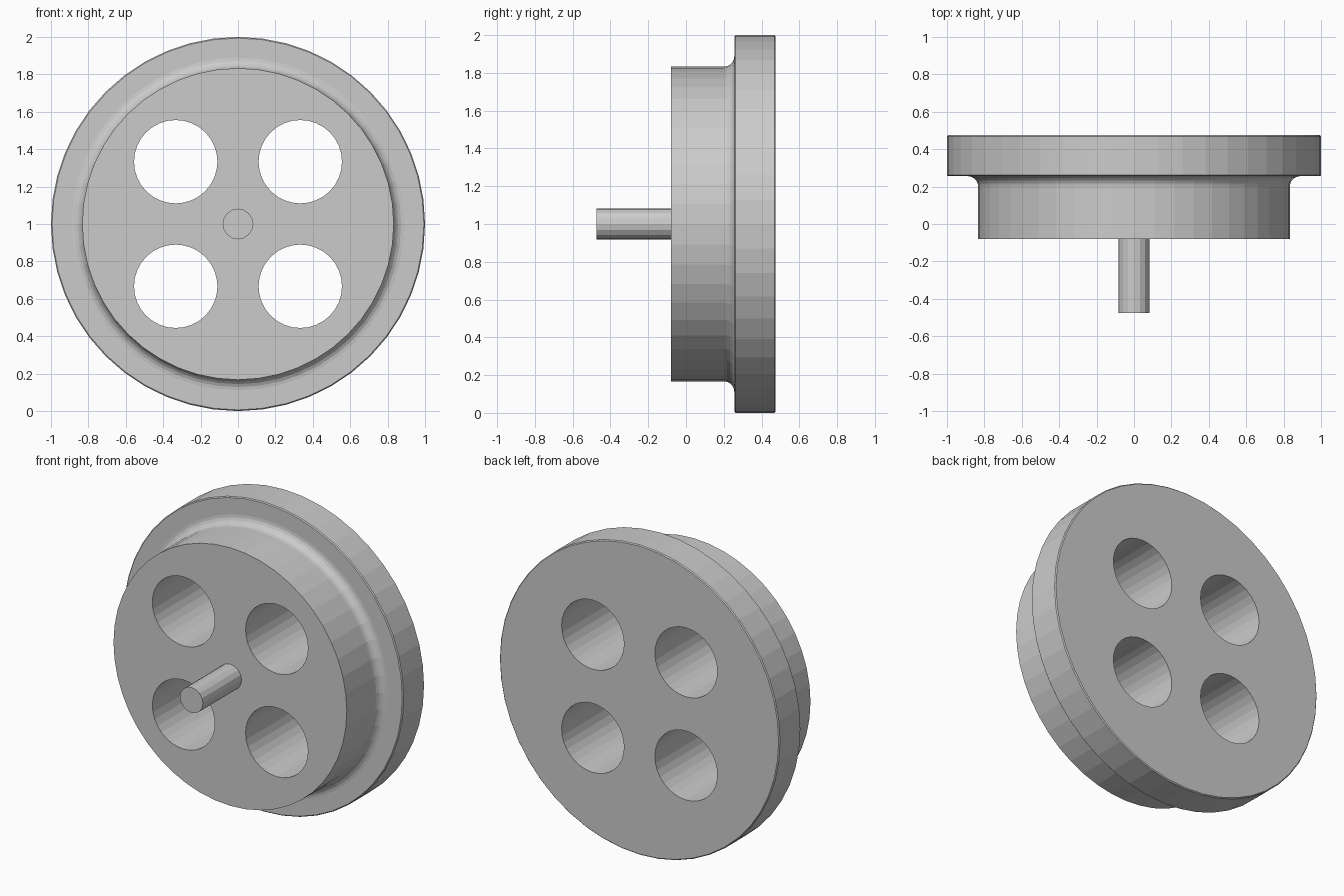
import bpy, bmesh
from math import sin, cos, pi
from mathutils import Vector

cube = bpy.data.objects.get("Cube")
if cube:
    bpy.data.objects.remove(cube, do_unlink=True)

CENTRE_Z = 1.0

grey = bpy.data.materials.new("light grey")
grey.use_nodes = True
grey.diffuse_color = (0.6, 0.6, 0.6, 1)
grey.node_tree.nodes["Principled BSDF"].inputs["Base Color"].default_value = (0.6, 0.6, 0.6, 1)


def add_lathe(bm, profile, sides, cx=0.0, cz=CENTRE_Z):
    """Revolve (radius, y) points about a y-parallel axis and cap both ends."""
    rings = []
    for r, y in profile:
        rings.append([bm.verts.new((cx + r * cos(2 * pi * i / sides), y,
                                    cz + r * sin(2 * pi * i / sides)))
                      for i in range(sides)])
    for a, b in zip(rings, rings[1:]):
        for i in range(sides):
            j = (i + 1) % sides
            bm.faces.new((a[i], a[j], b[j], b[i]))
    bm.faces.new(rings[0])
    bm.faces.new(rings[-1])


def make_object(name, bm):
    bmesh.ops.recalc_face_normals(bm, faces=bm.faces)
    mesh = bpy.data.meshes.new(name)
    bm.to_mesh(mesh)
    bm.free()
    mesh.materials.append(grey)
    obj = bpy.data.objects.new(name, mesh)
    bpy.context.scene.collection.objects.link(obj)
    return obj


# Wheel: tread, concave fillet, then flange with tiny edge bevels
TREAD_R, FLANGE_R, FILLET, BEVEL = 0.833, 1.0, 0.056, 0.006
FRONT, STEP, BACK = -0.08, 0.256, 0.475
profile = [(TREAD_R, FRONT)]
for k in range(6):
    t = k / 5 * pi / 2
    profile.append((TREAD_R + FILLET * (1 - cos(t)), STEP - FILLET * (1 - sin(t))))
profile += [(FLANGE_R - BEVEL, STEP), (FLANGE_R, STEP + BEVEL),
            (FLANGE_R, BACK - BEVEL), (FLANGE_R - BEVEL, BACK)]
bm = bmesh.new()
add_lathe(bm, profile, 48)
wheel = make_object("wheel", bm)

# Four round through holes
bm = bmesh.new()
for sx in (-1, 1):
    for sz in (-1, 1):
        add_lathe(bm, [(0.223, -0.3), (0.223, 0.7)], 32,
                  sx * 0.333, CENTRE_Z + sz * 0.333)
cutter = make_object("hole_cutter", bm)
cutter.hide_render = True
cut = wheel.modifiers.new("holes", 'BOOLEAN')
cut.operation = 'DIFFERENCE'
cut.solver = 'EXACT'
cut.object = cutter
bpy.context.view_layer.objects.active = wheel
bpy.ops.object.modifier_apply(modifier=cut.name)
bpy.data.objects.remove(cutter, do_unlink=True)

# Axle pin at the front
bm = bmesh.new()
add_lathe(bm, [(0.082, -0.475), (0.082, FRONT + 0.01)], 16)
make_object("axle_pin", bm)
